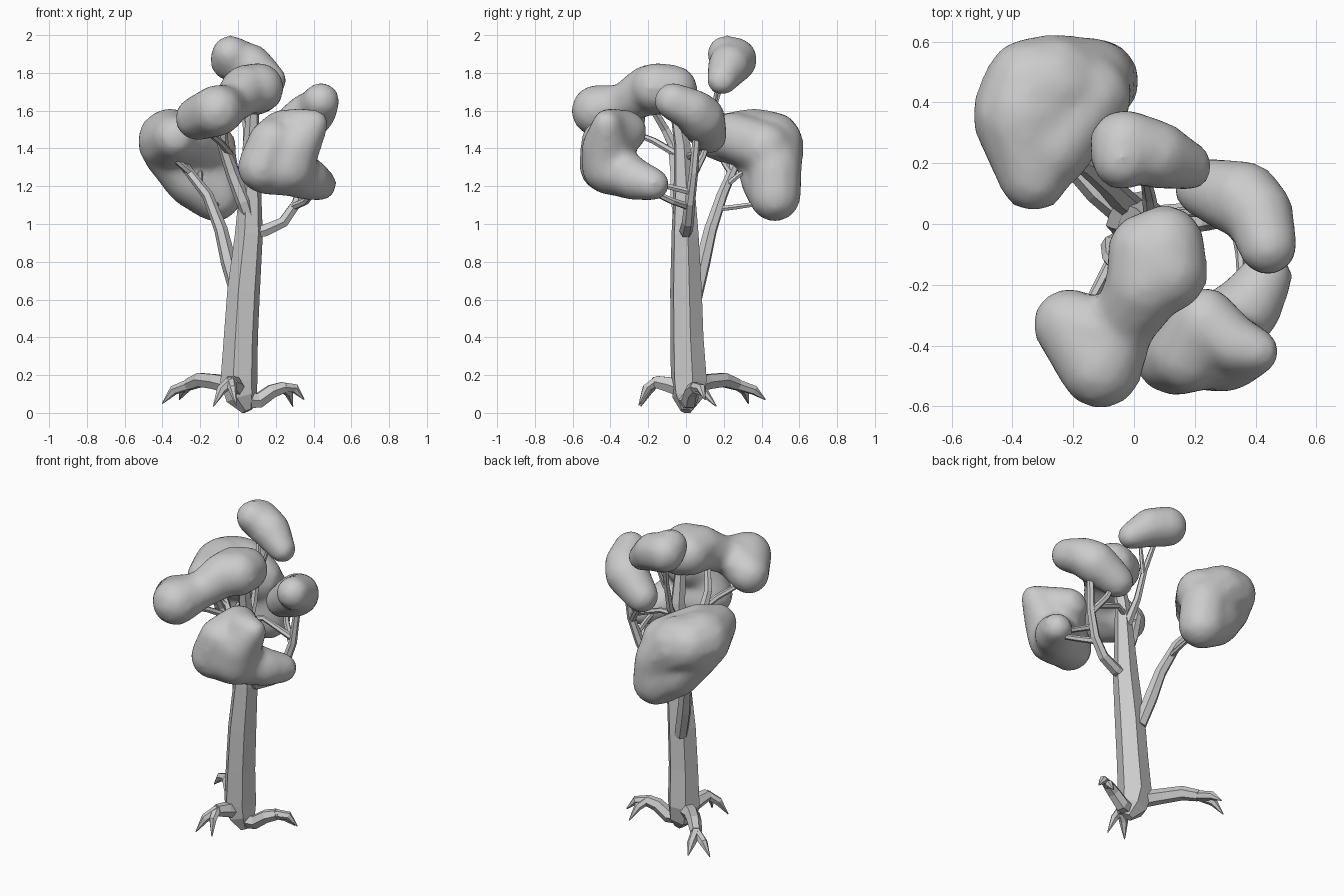
import bpy, bmesh
from mathutils import Vector, Matrix

grey = bpy.data.materials.new("plain grey")
grey.diffuse_color = (0.6, 0.6, 0.6, 1)


def limb(name, pts):
    """Flat-faced six-sided tube through (x, y, z, radius) points."""
    cu = bpy.data.curves.new(name, 'CURVE')
    cu.dimensions = '3D'
    cu.bevel_depth = 1.0
    cu.bevel_resolution = 1
    cu.use_fill_caps = True
    sp = cu.splines.new('POLY')
    sp.points.add(len(pts) - 1)
    for p, (x, y, z, r) in zip(sp.points, pts):
        p.co = (x, y, z, 1)
        p.radius = r
    sp.use_smooth = False
    tmp = bpy.data.objects.new(name + "_curve", cu)
    bpy.context.collection.objects.link(tmp)
    bpy.context.view_layer.update()
    dg = bpy.context.evaluated_depsgraph_get()
    me = bpy.data.meshes.new_from_object(tmp.evaluated_get(dg))
    bpy.data.objects.remove(tmp)
    for f in me.polygons:
        f.use_smooth = False
    me.materials.clear()
    me.materials.append(grey)
    ob = bpy.data.objects.new(name, me)
    bpy.context.collection.objects.link(ob)


def foliage(name, balls):
    """Soft clump: spheres swept from ball to ball, fused and smoothed."""
    bm = bmesh.new()
    for a, b in zip(balls, balls[1:]):
        for i in range(7):
            x, y, z, r = Vector(a).lerp(Vector(b), i / 6)
            bmesh.ops.create_icosphere(bm, subdivisions=2, radius=r + 0.008,
                                       matrix=Matrix.Translation((x, y, z)))
    me = bpy.data.meshes.new(name)
    bm.to_mesh(me)
    bm.free()
    me.materials.append(grey)
    ob = bpy.data.objects.new(name, me)
    bpy.context.collection.objects.link(ob)
    rm = ob.modifiers.new("fuse", 'REMESH')
    rm.mode = 'VOXEL'
    rm.voxel_size = 0.02
    rm.use_smooth_shade = True
    sm = ob.modifiers.new("soften", 'SMOOTH')
    sm.factor = 0.5
    sm.iterations = 12


# Trunk
limb("trunk", [(0.05, 0, 0.01, 0.03), (0.02, 0.01, 0.08, 0.085), (0.005, 0.015, 0.17, 0.1),
               (0.015, 0.005, 0.4, 0.092), (0.03, 0.0, 0.65, 0.088), (0.058, -0.005, 0.95, 0.075),
               (0.065, -0.01, 1.2, 0.058), (0.07, -0.02, 1.42, 0.045), (0.08, -0.06, 1.65, 0.03)])

# Main branches
limb("left_branch", [(0.0, 0.05, 0.62, 0.04), (-0.05, 0.09, 0.8, 0.042), (-0.09, 0.13, 0.97, 0.036),
                     (-0.16, 0.19, 1.15, 0.03), (-0.27, 0.25, 1.29, 0.025), (-0.31, 0.26, 1.4, 0.02)])
limb("right_branch", [(0.06, 0, 0.95, 0.03), (0.14, 0.0, 0.965, 0.036), (0.24, 0.01, 1.01, 0.032),
                      (0.31, 0.02, 1.11, 0.028), (0.36, 0.04, 1.27, 0.024), (0.38, 0.06, 1.5, 0.02)])
limb("front_branch", [(0.06, -0.03, 1.03, 0.035), (0.03, -0.045, 1.12, 0.042), (-0.03, -0.05, 1.27, 0.036),
                      (-0.08, -0.07, 1.42, 0.03), (-0.08, -0.11, 1.5, 0.025), (-0.01, -0.2, 1.65, 0.02)])

# Twigs reaching into the clumps
twigs = [
    [(-0.04, -0.05, 1.37, .02), (-0.1, -0.17, 1.44, .018), (-0.18, -0.32, 1.5, .014)],
    [(0.06, 0.0, 1.28, .03), (0.05, 0.09, 1.43, .022), (0.04, 0.14, 1.6, .018), (0.0, 0.21, 1.82, .014)],
    [(0.05, 0.14, 1.58, .014), (0.11, 0.18, 1.8, .01)],
    [(-0.13, 0.17, 1.08, .016), (-0.12, 0.26, 1.09, .015), (-0.11, 0.4, 1.11, .013)],
    [(-0.2, 0.21, 1.2, .016), (-0.2, 0.28, 1.26, .015), (-0.2, 0.4, 1.33, .013)],
    [(-0.25, 0.24, 1.27, .02), (-0.32, 0.2, 1.33, .017), (-0.36, 0.18, 1.42, .013)],
    [(0.29, 0.02, 1.09, .02), (0.36, -0.07, 1.12, .018), (0.41, -0.2, 1.18, .015)],
    [(0.33, 0.02, 1.17, .018), (0.35, -0.1, 1.2, .016), (0.36, -0.3, 1.26, .014)],
    [(0.35, 0.04, 1.3, .02), (0.15, 0.04, 1.37, .016), (0.06, 0.0, 1.35, .02)],
    [(0.35, 0.04, 1.26, .02), (0.28, 0.09, 1.36, .018), (0.25, 0.12, 1.45, .015)],
]
for i, t in enumerate(twigs):
    limb("twig_%d" % (i + 1), t)

# Roots, each splitting into pointed prongs
roots = {
    "back_left_root": ([(-0.02, 0.03, 0.14, .05), (-0.12, 0.11, 0.165, .045), (-0.2, 0.2, 0.175, .042),
                        (-0.26, 0.27, 0.15, .034)],
                       [[(-0.34, 0.31, 0.12, .026), (-0.4, 0.33, 0.05, .003)],
                        [(-0.29, 0.36, 0.12, .026), (-0.31, 0.42, 0.07, .003)]]),
    "front_root": ([(0.0, 0.0, 0.12, .05), (-0.02, -0.09, 0.15, .045), (-0.04, -0.16, 0.165, .036)],
                   [[(-0.09, -0.2, 0.12, .026), (-0.13, -0.24, 0.035, .003)],
                    [(-0.03, -0.21, 0.13, .024), (-0.01, -0.25, 0.04, .003)]]),
    "right_root": ([(0.03, 0.0, 0.07, .05), (0.11, 0.02, 0.065, .045), (0.18, 0.03, 0.115, .04),
                    (0.24, 0.05, 0.135, .034)],
                   [[(0.3, 0.08, 0.13, .026), (0.35, 0.1, 0.07, .003)],
                    [(0.27, 0.1, 0.105, .024), (0.29, 0.16, 0.035, .003)]]),
}
for name, (stem, prongs) in roots.items():
    limb(name, stem)
    for i, p in enumerate(prongs):
        limb("%s_prong_%d" % (name, i + 1), [stem[-2][:3] + (.02,), stem[-1][:3] + (.03,)] + p)

# Foliage clumps
foliage("back_left_foliage", [(-0.33, 0.16, 1.46, .115), (-0.36, 0.36, 1.44, .17), (-0.34, 0.46, 1.44, .15),
                              (-0.27, 0.45, 1.42, .17), (-0.14, 0.47, 1.3, .14), (-0.12, 0.47, 1.15, .135),
                              (-0.24, 0.44, 1.24, .15), (-0.36, 0.4, 1.38, .14), (-0.27, 0.25, 1.46, .13),
                              (-0.15, 0.42, 1.4, .14)])
foliage("front_left_foliage", [(0.1, -0.07, 1.71, .13), (0.11, -0.16, 1.72, .13), (0.04, -0.09, 1.71, .125),
                               (0.04, -0.2, 1.71, .13), (-0.04, -0.34, 1.63, .1), (-0.11, -0.47, 1.6, .135),
                               (-0.215, -0.33, 1.56, .115), (-0.09, -0.37, 1.61, .12)])
foliage("right_foliage", [(0.23, 0.12, 1.47, .095), (0.36, 0.08, 1.56, .125), (0.41, 0.04, 1.6, .11),
                          (0.44, -0.07, 1.65, .095)])
foliage("front_right_foliage", [(0.13, -0.43, 1.3, .13), (0.18, -0.43, 1.43, .125), (0.23, -0.32, 1.49, .11),
                                (0.33, -0.4, 1.52, .09), (0.405, -0.42, 1.53, .07), (0.3, -0.42, 1.4, .13),
                                (0.27, -0.41, 1.3, .14), (0.15, -0.4, 1.28, .12), (0.28, -0.36, 1.28, .13),
                                (0.37, -0.28, 1.24, .11), (0.435, -0.175, 1.21, .083)])
foliage("top_back_foliage", [(-0.04, 0.21, 1.9, .095), (-0.03, 0.26, 1.87, .115), (0.07, 0.23, 1.84, .11),
                             (0.18, 0.19, 1.76, .075)])
